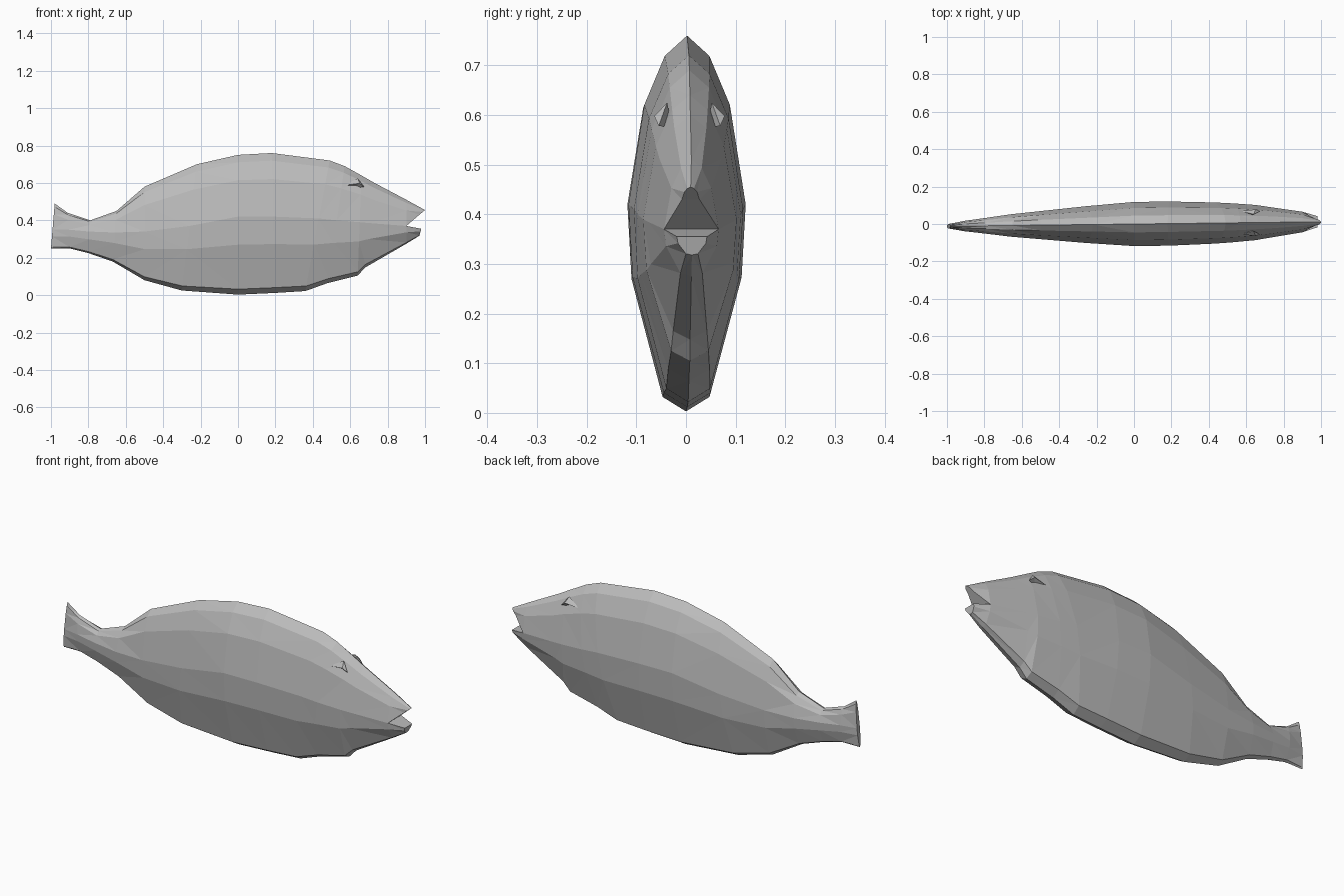
import bpy, bmesh

cube = bpy.data.objects.get("Cube")
if cube:
    bpy.data.objects.remove(cube, do_unlink=True)

GREY = (0.5, 0.5, 0.5, 1)
skin = bpy.data.materials.new("grey skin")
skin.use_nodes = True
skin.diffuse_color = GREY
skin.node_tree.nodes["Principled BSDF"].inputs["Base Color"].default_value = GREY


def finish(bm, name):
    bmesh.ops.triangulate(bm, faces=[f for f in bm.faces if len(f.verts) > 3])
    bmesh.ops.recalc_face_normals(bm, faces=bm.faces)
    mesh = bpy.data.meshes.new(name)
    bm.to_mesh(mesh)
    bm.free()
    mesh.materials.append(skin)
    obj = bpy.data.objects.new(name, mesh)
    bpy.context.collection.objects.link(obj)
    return obj


def bridge(bm, a, b):
    n = len(a)
    for i in range(n):
        j = (i + 1) % n
        bm.faces.new((a[i], a[j], b[j], b[i]))


# Cross-section as (height from the flank line, share of half width)
UPPER = [(0.0, 1.0), (0.59, 0.73), (0.88, 0.38)]
LOWER = [(-0.93, 0.4), (-0.36, 0.93)]

# Stations: top x, top z, bottom x, bottom z, flank z, half width
STATIONS = [
    (-0.98, 0.49, -1.00, 0.25, 0.35, 0.012),
    (-0.91, 0.44, -0.90, 0.25, 0.35, 0.028),
    (-0.79, 0.40, -0.80, 0.225, 0.34, 0.042),
    (-0.65, 0.45, -0.67, 0.18, 0.335, 0.060),
    (-0.50, 0.58, -0.50, 0.08, 0.34, 0.075),
    (-0.22, 0.70, -0.30, 0.025, 0.37, 0.098),
    (0.00, 0.75, 0.00, 0.003, 0.42, 0.118),
    (0.18, 0.76, 0.20, 0.012, 0.42, 0.118),
    (0.49, 0.72, 0.36, 0.022, 0.41, 0.110),
    (0.57, 0.69, 0.48, 0.065, 0.40, 0.104),
    (0.66, 0.64, 0.64, 0.105, 0.39, 0.094),
    (0.73, 0.60, 0.68, 0.148, 0.385, 0.085),
    (0.90, 0.51, 0.90, 0.275, 0.37, 0.055),
]


def section(bm, station):
    """One closed ring, running up the left side, over the back and down the right."""
    xt, top, xb, bottom, flank, width = station

    def point(k, w, side):
        z = flank + k * ((top - flank) if k > 0 else (flank - bottom))
        x = xb + (xt - xb) * (z - bottom) / (top - bottom)
        return bm.verts.new((x, side * w * width + 0.012 * x, z))

    left = [point(k, w, 1) for k, w in LOWER + UPPER]
    back = point(1, 0, 1)
    right = [point(k, w, -1) for k, w in reversed(LOWER + UPPER)]
    return left + [back] + right + [point(-1, 0, 1)]


# Body: tail fin to mouth corner, then the two jaws
bm = bmesh.new()
rings = [section(bm, s) for s in STATIONS]
for a, b in zip(rings, rings[1:]):
    bridge(bm, a, b)
bm.faces.new(rings[0])


def jaw(base, tip_x, scale_y, z_from, z_to):
    """Extend an open part of the last ring to a blunt lip."""
    low = min(v.co.z for v in base)
    high = max(v.co.z for v in base)
    tip = []
    for v in base:
        t = (v.co.z - low) / (high - low)
        x = tip_x[0] + (tip_x[1] - tip_x[0]) * t
        z = z_from + (z_to - z_from) * t
        tip.append(bm.verts.new((x, v.co.y * scale_y + 0.006, z)))
    bridge(bm, base, tip)
    bm.faces.new(tip)


last = rings[-1]
jaw(last[2:9], (0.97, 1.0), 0.32, 0.43, 0.455)
jaw(last[8:] + last[:3], (0.97, 0.98), 0.55, 0.318, 0.355)
finish(bm, "fish_body")

# Eyelids: small wedges overhanging each side of the head
for side, name in ((1, "left_eyelid"), (-1, "right_eyelid")):
    bm = bmesh.new()
    outline = [(0.57, 0.062, 0.587), (0.65, 0.071, 0.598), (0.675, 0.062, 0.578),
               (0.64, 0.045, 0.625), (0.62, 0.035, 0.575)]
    back_end, brow, front_end, crown, root = [
        bm.verts.new((x, side * y + 0.007, z)) for x, y, z in outline]
    for tri in ((back_end, brow, crown), (brow, front_end, crown),
                (back_end, root, brow), (brow, root, front_end),
                (back_end, crown, root), (front_end, root, crown)):
        bm.faces.new(tri)
    finish(bm, name)
